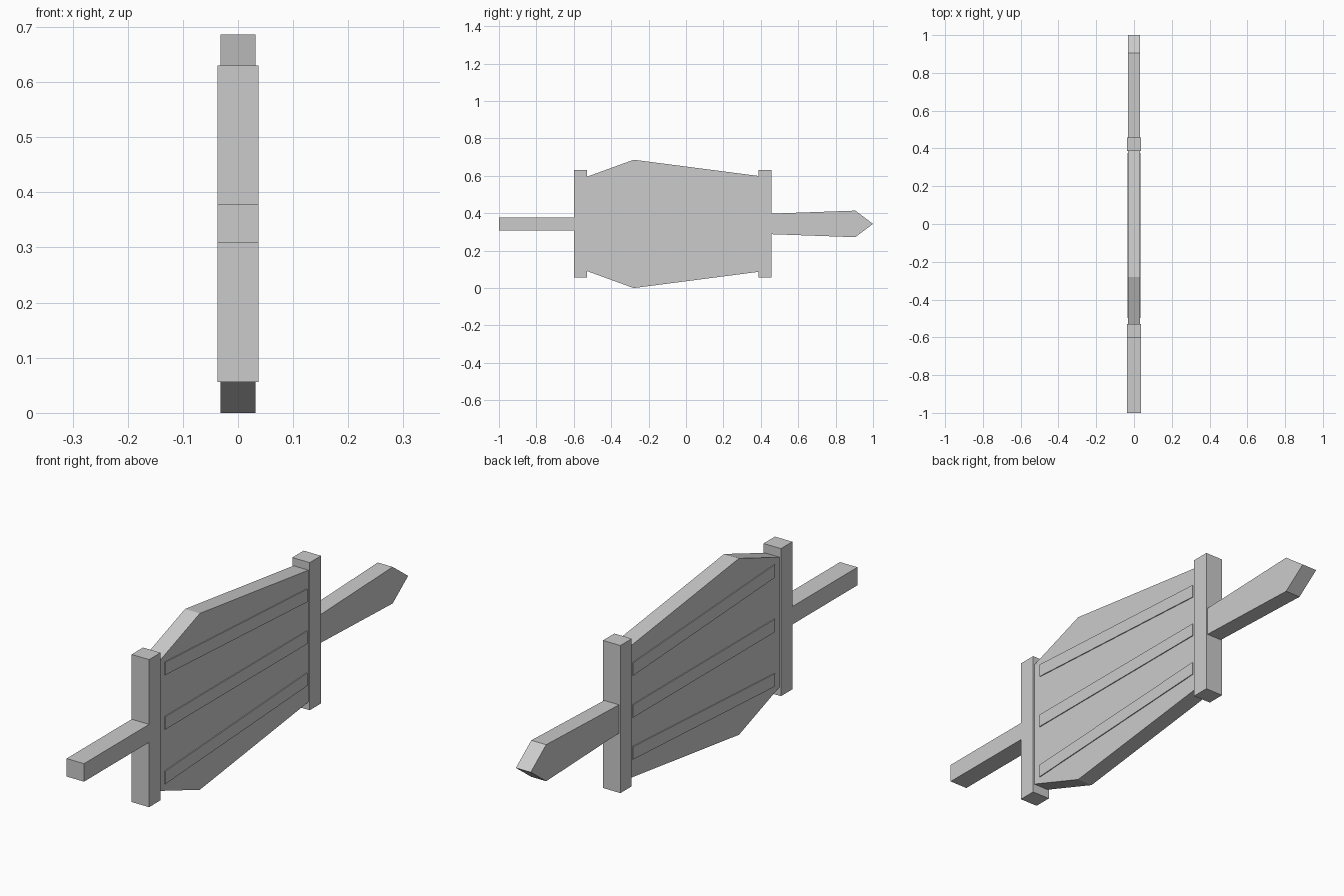
import bpy

if "Cube" in bpy.data.objects:
    bpy.data.objects.remove(bpy.data.objects["Cube"])

MID = 0.343  # height of the horizontal symmetry line

grey = bpy.data.materials.new("plain_grey")
grey.diffuse_color = (0.6, 0.6, 0.6, 1)
grey.use_nodes = True
grey.node_tree.nodes["Principled BSDF"].inputs["Base Color"].default_value = grey.diffuse_color


def slab(name, outline, x0, x1):
    """Extrude a (y, z) outline, z measured from the mid line, from x0 to x1."""
    n = len(outline)
    verts = [(x, y, MID + z) for x in (x0, x1) for y, z in outline]
    faces = [tuple(range(n))[::-1], tuple(range(n, 2 * n))]
    faces += [(i, (i + 1) % n, n + (i + 1) % n, n + i) for i in range(n)]
    mesh = bpy.data.meshes.new(name)
    mesh.from_pydata(verts, [], faces)
    mesh.materials.append(grey)
    obj = bpy.data.objects.new(name, mesh)
    bpy.context.collection.objects.link(obj)
    return obj


def mirrored(top):
    """Close an upper (y, z) line, running from -y to +y, with its reflection."""
    lower = [(y, -z) for y, z in top]
    return lower + [p for p in reversed(top) if p[1] > 0]


# Flat body that swells towards the front
slab("body", mirrored([(-0.53, 0.252), (-0.28, 0.343), (0.39, 0.256)]), -0.032, 0.032)

# Upright posts at both ends of the body
slab("front_post", mirrored([(-0.60, 0.287), (-0.53, 0.287)]), -0.0375, 0.0375)
slab("back_post", mirrored([(0.387, 0.287), (0.457, 0.287)]), -0.0375, 0.0375)

# Square handle and pointed tail
slab("handle", mirrored([(-1.0, 0.035), (-0.60, 0.035)]), -0.0375, 0.0375)
slab("tail", mirrored([(0.457, 0.055), (0.905, 0.071), (1.0, 0.0)]), -0.032, 0.032)

# Three fanned raised strips on each side
for side, s in (("left", -1), ("right", 1)):
    for label, k in (("lower", -1), ("middle", 0), ("upper", 1)):
        za, zb, h = k * 0.212, k * 0.163, 0.025
        x0, x1 = sorted((s * 0.031, s * 0.0355))
        slab(f"{side}_{label}_strip",
             [(-0.497, za - h), (0.375, zb - h), (0.375, zb + h), (-0.497, za + h)],
             x0, x1)
